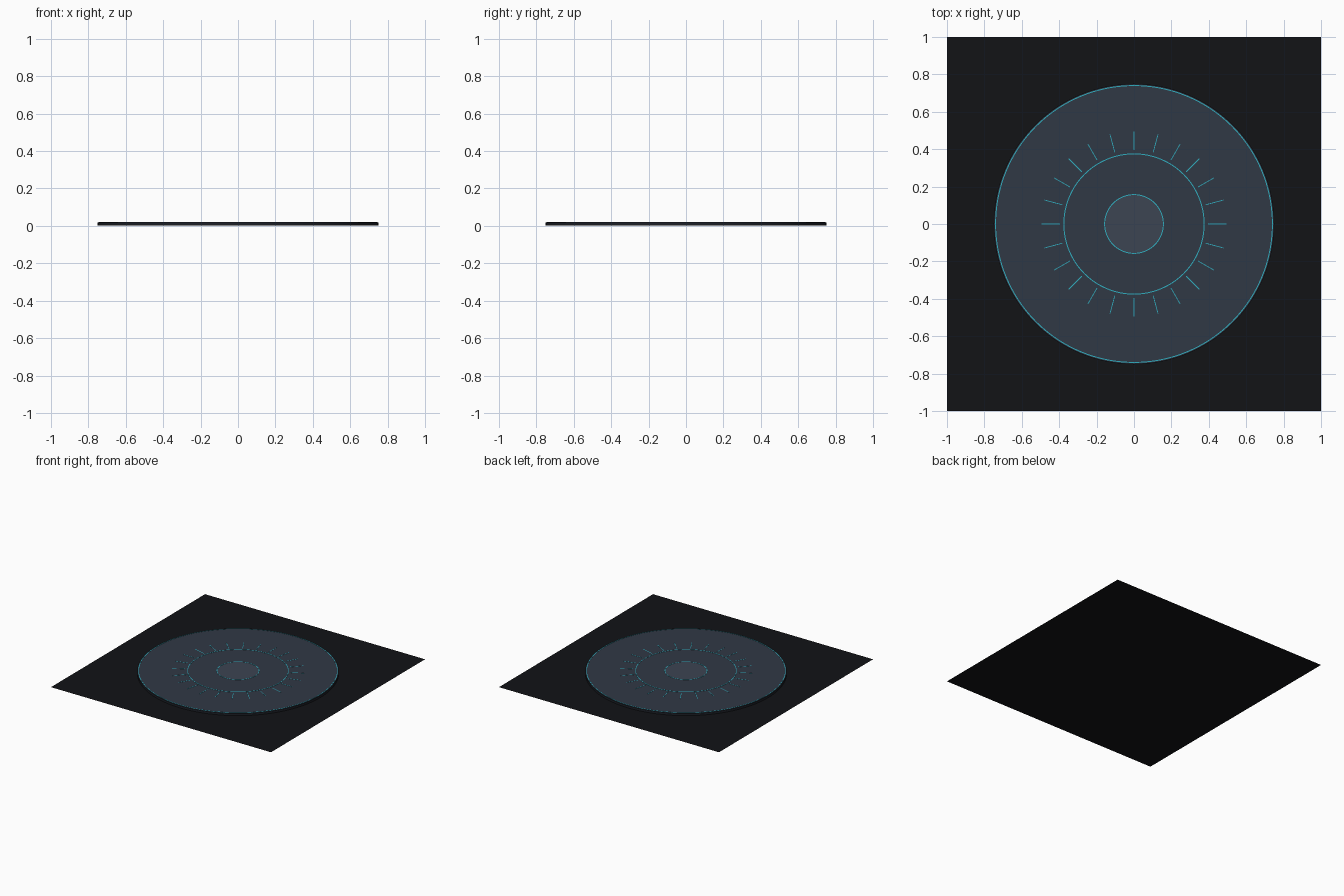
import bpy, bmesh, math
from mathutils import Matrix

if "Cube" in bpy.data.objects:
    bpy.data.objects.remove(bpy.data.objects["Cube"])


def material(name, rgb):
    m = bpy.data.materials.new(name)
    m.diffuse_color = (*rgb, 1)
    m.use_nodes = True
    m.node_tree.nodes["Principled BSDF"].inputs["Base Color"].default_value = m.diffuse_color
    return m


floor_mat = material("floor_dark", (0.006, 0.0065, 0.008))
rim_mat = material("rim_dark", (0.012, 0.014, 0.02))
plate_mat = material("plate_slate", (0.03, 0.04, 0.06))
hub_mat = material("hub_slate", (0.045, 0.058, 0.085))
glow_mat = material("glow_cyan", (0.03, 0.42, 0.52))
SEG = 128


def finish(name, bm, mat, smooth=True):
    me = bpy.data.meshes.new(name)
    bmesh.ops.recalc_face_normals(bm, faces=bm.faces)
    bm.to_mesh(me)
    bm.free()
    me.materials.append(mat)
    ob = bpy.data.objects.new(name, me)
    bpy.context.collection.objects.link(ob)
    if smooth:
        bpy.ops.object.select_all(action='DESELECT')
        ob.select_set(True)
        bpy.context.view_layer.objects.active = ob
        bpy.ops.object.shade_smooth_by_angle(angle=math.radians(30))
    return ob


def disc(name, r, z0, z1, mat):
    bm = bmesh.new()
    bmesh.ops.create_cone(bm, cap_ends=True, segments=SEG, radius1=r, radius2=r,
                          depth=z1 - z0, matrix=Matrix.Translation((0, 0, (z0 + z1) / 2)))
    return finish(name, bm, mat)


def ring(name, r, width, z0, z1, mat):
    bm = bmesh.new()
    a, b = r - width / 2, r + width / 2
    loops = []
    for i in range(SEG):
        t = 2 * math.pi * i / SEG
        c, s = math.cos(t), math.sin(t)
        loops.append([bm.verts.new((q * c, q * s, z))
                      for q, z in ((a, z0), (b, z0), (b, z1), (a, z1))])
    for i in range(SEG):
        p, n = loops[i], loops[(i + 1) % SEG]
        for k in range(4):
            j = (k + 1) % 4
            bm.faces.new((p[k], n[k], n[j], p[j]))
    return finish(name, bm, mat)


# Square floor sheet
bm = bmesh.new()
bmesh.ops.create_grid(bm, x_segments=1, y_segments=1, size=1.0)
floor = finish("floor", bm, floor_mat, smooth=False)

# Round platform: dark rim body, slate top and lighter hub
disc("platform_body", 0.75, 0.001, 0.019, rim_mat)
disc("platform_top", 0.746, 0.018, 0.020, plate_mat)
disc("centre_hub", 0.157, 0.019, 0.0206, hub_mat)

# Glowing inlaid rings
for name, r in (("outer_ring", 0.74), ("middle_ring", 0.375), ("inner_ring", 0.157)):
    ring(name, r, 0.005, 0.019, 0.0215, glow_mat)

# Radial tick marks
bm = bmesh.new()
for i in range(24):
    m = (Matrix.Rotation(math.radians(15 * i), 4, 'Z')
         @ Matrix.Translation((0.445, 0, 0.0202))
         @ Matrix.Diagonal((0.1, 0.004, 0.002, 1)))
    bmesh.ops.create_cube(bm, size=1, matrix=m)
finish("tick_marks", bm, glow_mat, smooth=False)
